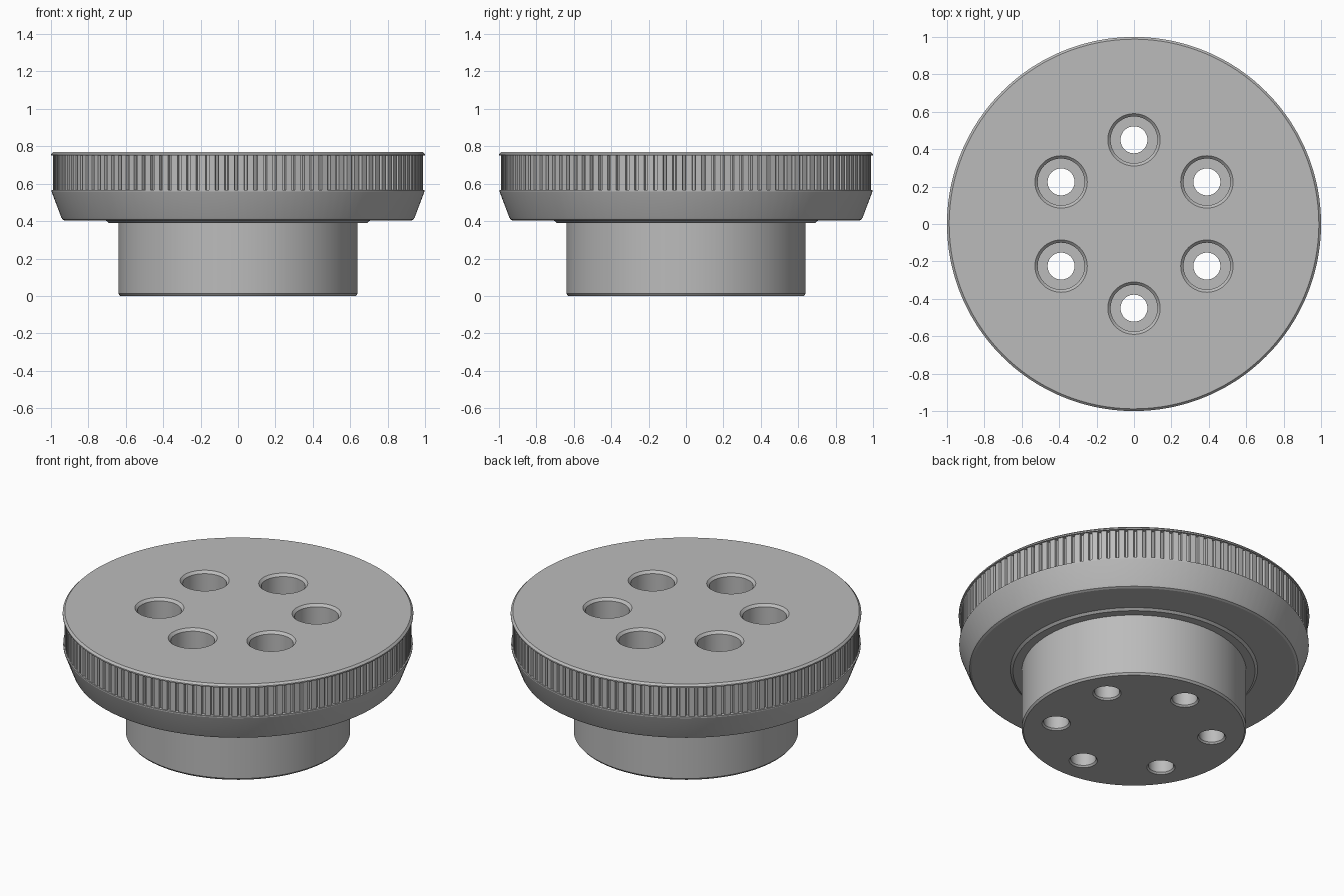
import bpy
import bmesh
from math import cos, sin, pi, radians
from mathutils import Vector

cube = bpy.data.objects.get("Cube")
if cube:
    bpy.data.objects.remove(cube, do_unlink=True)

TEETH = 120
BOLT_RADIUS = 0.45
TOP = 0.77

metal = bpy.data.materials.new("grey metal")
metal.use_nodes = True
GREY = (0.5, 0.5, 0.5, 1)
metal.diffuse_color = GREY
metal.node_tree.nodes["Principled BSDF"].inputs["Base Color"].default_value = GREY


def lathe(bm, profile, angles, centre=(0, 0), groove=None):
    """Closed solid from (radius, z, grooved) rings, bottom to top."""
    rings = []
    for r, z, *grooved in profile:
        ring = []
        for i, a in enumerate(angles):
            rr = r - groove(i) if grooved and groove else r
            ring.append(bm.verts.new((centre[0] + rr * cos(a), centre[1] + rr * sin(a), z)))
        rings.append(ring)
    n = len(angles)
    for low, high in zip(rings, rings[1:]):
        for i in range(n):
            j = (i + 1) % n
            bm.faces.new((low[i], low[j], high[j], high[i]))
    bm.faces.new(rings[0][::-1])
    bm.faces.new(rings[-1])


def make_object(name, bm):
    mesh = bpy.data.meshes.new(name)
    bm.to_mesh(mesh)
    bm.free()
    obj = bpy.data.objects.new(name, mesh)
    bpy.context.collection.objects.link(obj)
    mesh.materials.append(metal)
    return obj


# Knob body: hub, shoulder, tapered skirt, knurled band and rim
body_profile = [
    (0.63, 0), (0.64, 0.012),
    (0.64, 0.39), (0.69, 0.39), (0.705, 0.402),
    (0.925, 0.402), (0.938, 0.408), (0.945, 0.42),
    (0.997, 0.558), (0.997, 0.566),
    (0.99, 0.566, True), (0.99, 0.75, True),
    (1.0, 0.75), (1.0, 0.758), (0.988, TOP),
]
step = 2 * pi / TEETH
angles = [(t + f) * step for t in range(TEETH) for f in (0.0, 0.62, 0.7, 0.92)]
bm = bmesh.new()
lathe(bm, body_profile, angles, groove=lambda i: 0.018 if i % 4 > 1 else 0)
knob = make_object("knurled_knob", bm)

# Six chamfered, counterbored bolt holes
hole_profile = [
    (0.09, -0.01), (0.072, 0.01), (0.072, 0.53),
    (0.125, 0.53), (0.125, TOP - 0.015), (0.15, TOP + 0.01),
]
circle = [2 * pi * i / 64 for i in range(64)]
bm = bmesh.new()
for k in range(6):
    a = radians(30 + 60 * k)
    lathe(bm, hole_profile, circle, (BOLT_RADIUS * cos(a), BOLT_RADIUS * sin(a)))
cutter = make_object("bolt_hole_cutter", bm)
cutter.hide_render = True

cut = knob.modifiers.new("bolt_holes", "BOOLEAN")
cut.operation = "DIFFERENCE"
cut.solver = "EXACT"
cut.object = cutter

bpy.ops.object.select_all(action="DESELECT")
knob.select_set(True)
bpy.context.view_layer.objects.active = knob
bpy.ops.object.modifier_apply(modifier=cut.name)
bpy.data.objects.remove(cutter, do_unlink=True)
bpy.ops.object.shade_smooth_by_angle(angle=radians(20))
